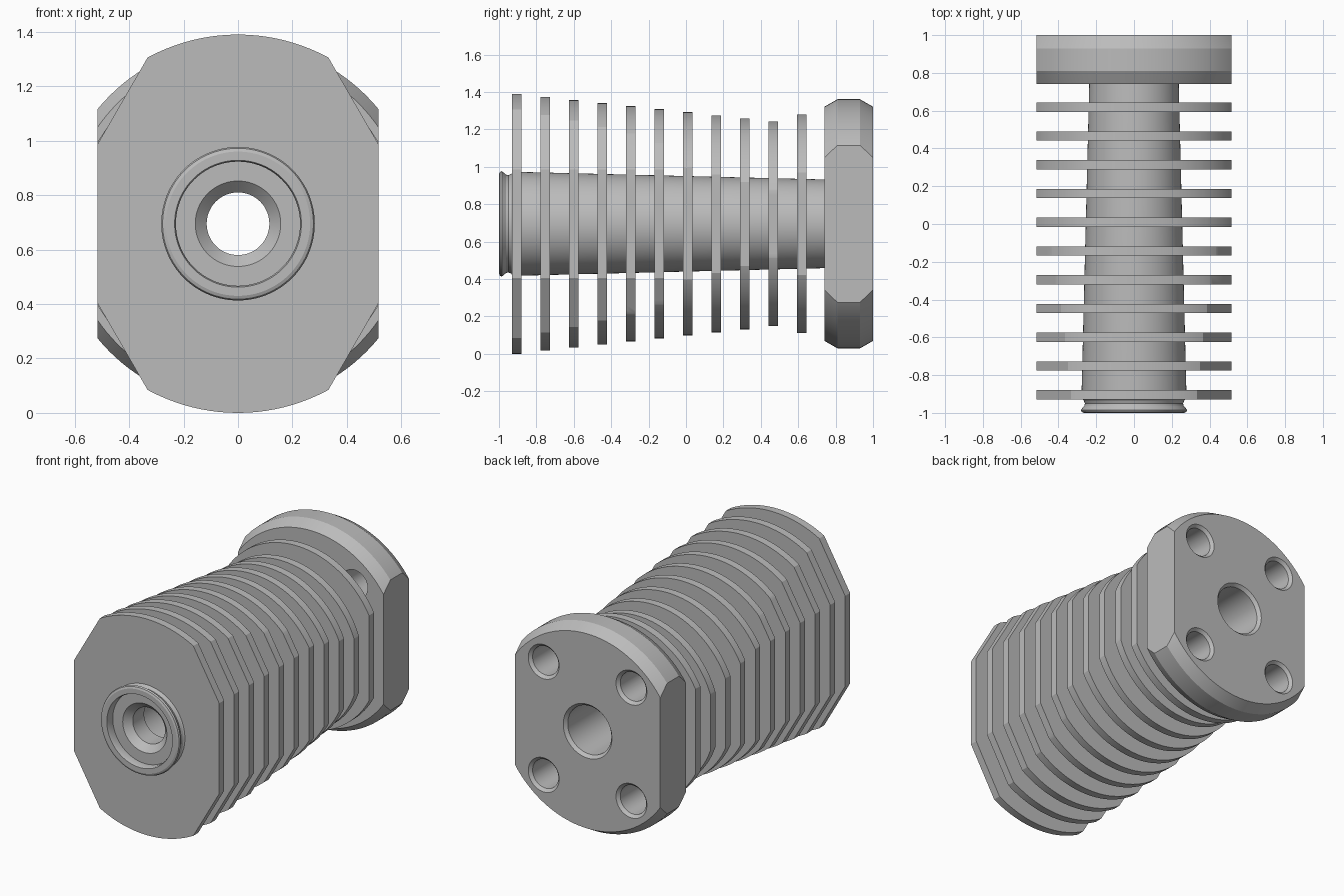
import bpy, bmesh, math
from mathutils import Vector

cube = bpy.data.objects.get("Cube")
if cube:
    bpy.data.objects.remove(cube)

AXIS_Z = 0.695      # height of the long axis
HALF_WIDTH = 0.517  # flat sides of fins and flange

metal = bpy.data.materials.new("grey metal")
metal.use_nodes = True
metal.diffuse_color = (0.5, 0.5, 0.5, 1)
metal.node_tree.nodes["Principled BSDF"].inputs["Base Color"].default_value = (0.5, 0.5, 0.5, 1)


def lathe(name, profile, cuts=(), steps=128, centre=(0, AXIS_Z)):
    """Spin a closed (radius, y) profile about the long axis, then trim with planes (normal, distance)."""
    bm = bmesh.new()
    verts = [bm.verts.new((r, y, 0)) for r, y in profile]
    edges = [bm.edges.new((verts[i - 1], verts[i])) for i in range(len(verts))]
    bmesh.ops.spin(bm, geom=verts + edges, cent=(0, 0, 0), axis=(0, 1, 0),
                   angle=math.tau, steps=steps, use_duplicate=False)
    bmesh.ops.remove_doubles(bm, verts=bm.verts, dist=0.0001)
    for normal, dist in cuts:
        n = Vector(normal)
        bmesh.ops.bisect_plane(bm, geom=bm.verts[:] + bm.edges[:] + bm.faces[:], dist=0.00001,
                               plane_co=n * dist, plane_no=n, clear_outer=True)
        bmesh.ops.holes_fill(bm, edges=[e for e in bm.edges if e.is_boundary], sides=0)
    bmesh.ops.recalc_face_normals(bm, faces=bm.faces)
    mesh = bpy.data.meshes.new(name)
    bm.to_mesh(mesh)
    bm.free()
    mesh.materials.append(metal)
    obj = bpy.data.objects.new(name, mesh)
    obj.location = (centre[0], 0, centre[1])
    bpy.context.collection.objects.link(obj)
    return obj


side_cuts = [((s, 0, 0), HALF_WIDTH) for s in (-1, 1)]
corner_cuts = [((s * math.cos(math.pi / 6), 0, t * 0.5), 0.593) for s in (-1, 1) for t in (-1, 1)]
parts = []

# Tapered barrel: lipped neck, recessed mouth with a countersink, and the bore
parts.append(lathe("barrel", [
    (0.265, -1.0), (0.277, -0.995), (0.282, -0.985), (0.274, -0.975), (0.263, -0.962),
    (0.26, -0.95), (0.266, -0.935), (0.277, -0.925), (0.278, -0.91), (0.237, 0.74),
    (0.155, 0.74), (0.155, -0.75), (0.115, -0.79), (0.115, -0.905), (0.157, -0.947),
    (0.228, -0.947), (0.228, -0.985), (0.233, -1.0)]))

# Cooling fins: shrinking toward the flange, the last one wider again
for i in range(11):
    radius = 0.585 if i == 10 else 0.695 - 0.0164 * i
    y = -0.904 + 0.1522 * i
    cuts = side_cuts + (corner_cuts if radius > 0.6 else [])
    parts.append(lathe(f"fin_{i + 1}", [(0.22, y - 0.025), (radius, y - 0.025),
                                        (radius, y + 0.025), (0.22, y + 0.025)], cuts))

# Mounting flange with bevelled rims
flange = lathe("flange", [(0.155, 0.74), (0.626, 0.74), (0.666, 0.81), (0.666, 0.93),
                          (0.626, 1.0), (0.173, 1.0), (0.155, 0.98)], side_cuts)
parts.append(flange)

# Four countersunk bolt holes
for sx in (-1, 1):
    for sz in (-1, 1):
        cutter = lathe("bolt_hole_cutter", [(0, 0.7), (0.092, 0.7), (0.092, 0.982),
                                            (0.112, 1.002), (0.112, 1.05), (0, 1.05)],
                       steps=48, centre=(sx * 0.312, AXIS_Z + sz * 0.364))
        bpy.context.view_layer.update()
        mod = flange.modifiers.new("bolt_hole", "BOOLEAN")
        mod.operation = "DIFFERENCE"
        mod.solver = "EXACT"
        mod.object = cutter
        bpy.context.view_layer.objects.active = flange
        bpy.ops.object.modifier_apply(modifier=mod.name)
        bpy.data.objects.remove(cutter)

# Smooth the round walls, keep the edges crisp
bpy.ops.object.select_all(action="DESELECT")
for obj in parts:
    obj.select_set(True)
bpy.context.view_layer.objects.active = flange
bpy.ops.object.shade_smooth_by_angle(angle=math.radians(20))
